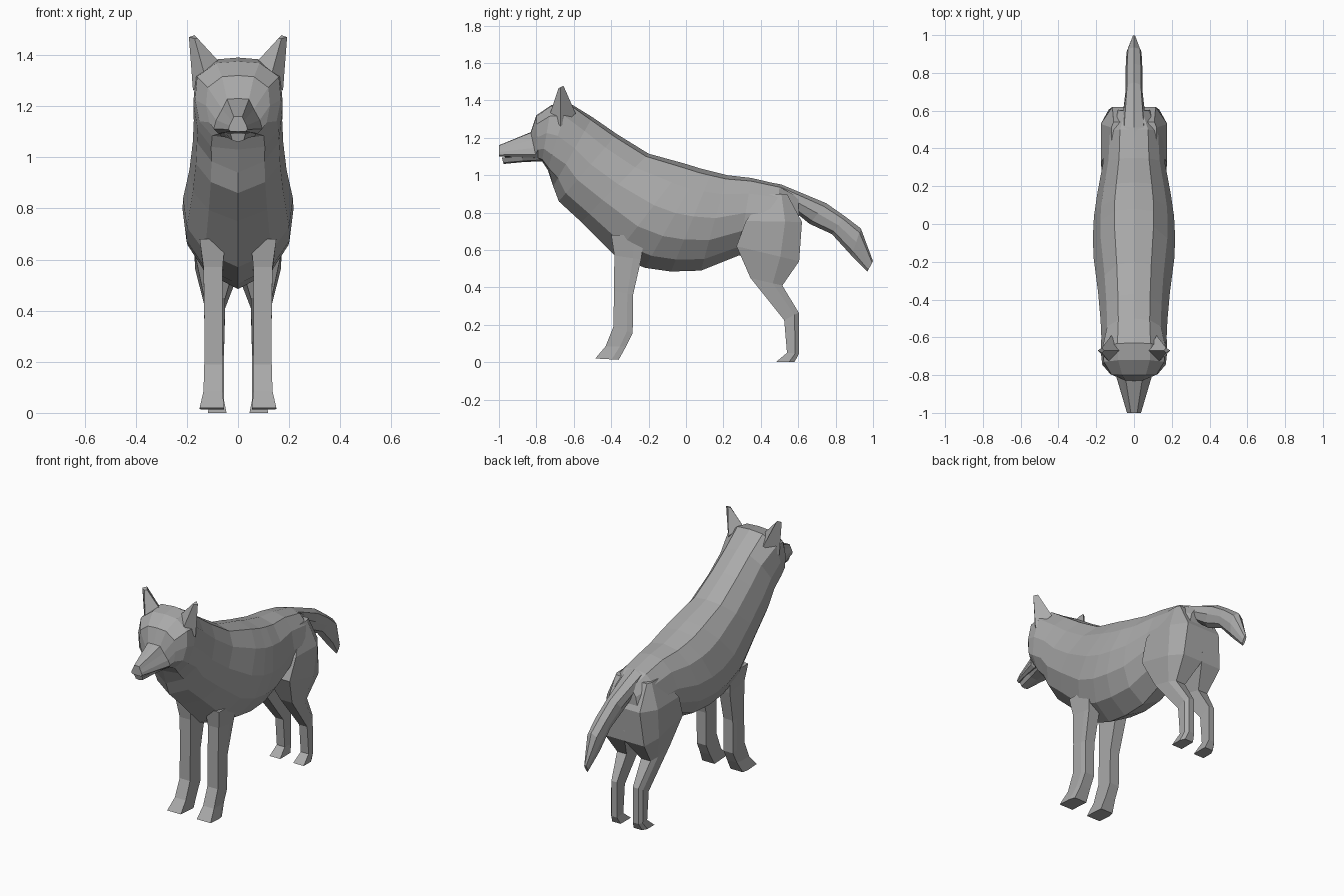
import bpy, bmesh

fur = bpy.data.materials.new("grey fur")
fur.diffuse_color = (0.4, 0.4, 0.4, 1)


def loft(name, rings, mirror=False):
    """Skin a list of equal-sized point rings, cap both ends, optionally mirror in x."""
    bm = bmesh.new()
    vs = [[bm.verts.new(p) for p in r] for r in rings]
    n = len(vs[0])
    for a, b in zip(vs, vs[1:]):
        for i in range(n):
            j = (i + 1) % n
            bm.faces.new((a[i], a[j], b[j], b[i]))
    bm.faces.new(vs[0])
    bm.faces.new(vs[-1])
    bmesh.ops.remove_doubles(bm, verts=bm.verts, dist=0.0005)
    bmesh.ops.recalc_face_normals(bm, faces=bm.faces)
    me = bpy.data.meshes.new(name)
    bm.to_mesh(me)
    bm.free()
    me.materials.append(fur)
    ob = bpy.data.objects.new(name, me)
    bpy.context.collection.objects.link(ob)
    if mirror:
        ob.modifiers.new("mirror", 'MIRROR').use_clip = False
    return ob


def section(top, bot, hw, profile):
    """Symmetric ring from a top point, a bottom point (y, z) and a half width."""
    half = [(w * hw, top[0] + (bot[0] - top[0]) * t, top[1] + (bot[1] - top[1]) * t)
            for t, w in profile]
    return half + [(-x, y, z) for x, y, z in half[-2:0:-1]]


TRUNK = [(0, 0), (0.04, 0.48), (0.2, 0.82), (0.45, 1), (0.68, 0.93), (0.88, 0.6), (1, 0)]
HEAD = [(0, 0), (0.02, 0.5), (0.2, 0.95), (0.5, 1), (0.78, 0.9), (0.97, 0.6), (1, 0)]
SNOUT = [(0, 0), (0.02, 0.45), (0.3, 0.65), (0.6, 0.9), (0.85, 1), (0.98, 0.8), (1, 0)]

# trunk, neck and head in one skin
body = [
    ((-1.00, 1.16), (-1.00, 1.10), 0.037, SNOUT),
    ((-0.83, 1.23), (-0.80, 1.09), 0.095, SNOUT),
    ((-0.80, 1.32), (-0.79, 1.085), 0.125, HEAD),
    ((-0.72, 1.375), (-0.77, 1.075), 0.168, HEAD),
    ((-0.63, 1.39), (-0.74, 1.03), 0.175, HEAD),
    ((-0.50, 1.31), (-0.71, 0.94), 0.173, TRUNK),
    ((-0.37, 1.22), (-0.68, 0.86), 0.177, TRUNK),
    ((-0.20, 1.115), (-0.56, 0.75), 0.19, TRUNK),
    ((0.00, 1.06), (-0.38, 0.57), 0.215, TRUNK),
    ((0.08, 1.035), (-0.22, 0.505), 0.217, TRUNK),
    ((0.14, 1.02), (-0.08, 0.485), 0.212, TRUNK),
    ((0.22, 1.00), (0.08, 0.49), 0.195, TRUNK),
    ((0.35, 0.985), (0.28, 0.57), 0.165, TRUNK),
    ((0.50, 0.95), (0.48, 0.60), 0.155, TRUNK),
    ((0.60, 0.89), (0.61, 0.60), 0.09, TRUNK),
]
loft("body", [section(*s) for s in body])

# lower jaw
jaw = [((-0.985, 1.095), (-0.975, 1.06), 0.03), ((-0.88, 1.10), (-0.87, 1.07), 0.055),
       ((-0.77, 1.11), (-0.76, 1.075), 0.09)]
loft("lower_jaw", [section(*s, [(0, 0), (0.05, 1), (0.8, 0.75), (1, 0)]) for s in jaw])

# ears: four-sided base narrowing to a small blunt tip
loft("ear", [
    [(0.075, -0.67, 1.375), (0.13, -0.73, 1.32), (0.176, -0.67, 1.26), (0.12, -0.59, 1.33)],
    [(0.158, -0.67, 1.465), (0.17, -0.682, 1.465), (0.192, -0.67, 1.47), (0.17, -0.655, 1.478)],
], True)

# tail
TAIL = [(0, 0), (0.15, 0.8), (0.5, 1), (0.85, 0.7), (1, 0)]
tail = [((0.38, 0.975), (0.45, 0.87), 0.09), ((0.51, 0.95), (0.55, 0.83), 0.065),
        ((0.75, 0.85), (0.66, 0.74), 0.045), ((0.85, 0.78), (0.78, 0.685), 0.045),
        ((0.935, 0.715), (0.885, 0.57), 0.04), ((1.0, 0.54), (0.97, 0.485), 0.008)]
loft("tail", [section(*s, TAIL) for s in tail])


def leg_ring(front, back, xi, xo, taper):
    """Leg ring: inner front, outer front, outer side, narrowed outer back, inner back."""
    def at(x, t):
        return (x, front[0] + (back[0] - front[0]) * t, front[1] + (back[1] - front[1]) * t)
    return [at(xi, 0), at(xo, 0), at(xo, 0.7), at(xi + (xo - xi) * taper, 1), at(xi, 1)]


# front legs
fore = [((-0.40, 0.68), (-0.22, 0.68), 0.05, 0.15, 1), ((-0.383, 0.57), (-0.24, 0.55), 0.06, 0.135, 1),
        ((-0.385, 0.38), (-0.283, 0.36), 0.06, 0.132, 0.9), ((-0.388, 0.19), (-0.285, 0.155), 0.06, 0.132, 0.9),
        ((-0.43, 0.085), (-0.32, 0.085), 0.06, 0.135, 0.9), ((-0.485, 0.02), (-0.36, 0.013), 0.055, 0.15, 0.9)]
loft("front_leg", [leg_ring(*s) for s in fore], True)

# hind legs with broad thighs meeting at the rump
hind = [((0.44, 0.90), (0.54, 0.90), 0, 0.12, 0.9), ((0.32, 0.755), (0.62, 0.75), 0, 0.176, 0.65),
        ((0.27, 0.62), (0.605, 0.54), 0, 0.168, 0.8), ((0.345, 0.45), (0.515, 0.41), 0.05, 0.132, 0.8),
        ((0.525, 0.225), (0.603, 0.265), 0.055, 0.11, 0.7), ((0.54, 0.05), (0.603, 0.045), 0.055, 0.11, 0.7),
        ((0.48, 0.0), (0.58, 0.0), 0.045, 0.118, 0.8)]
loft("hind_leg", [leg_ring(*s) for s in hind], True)
